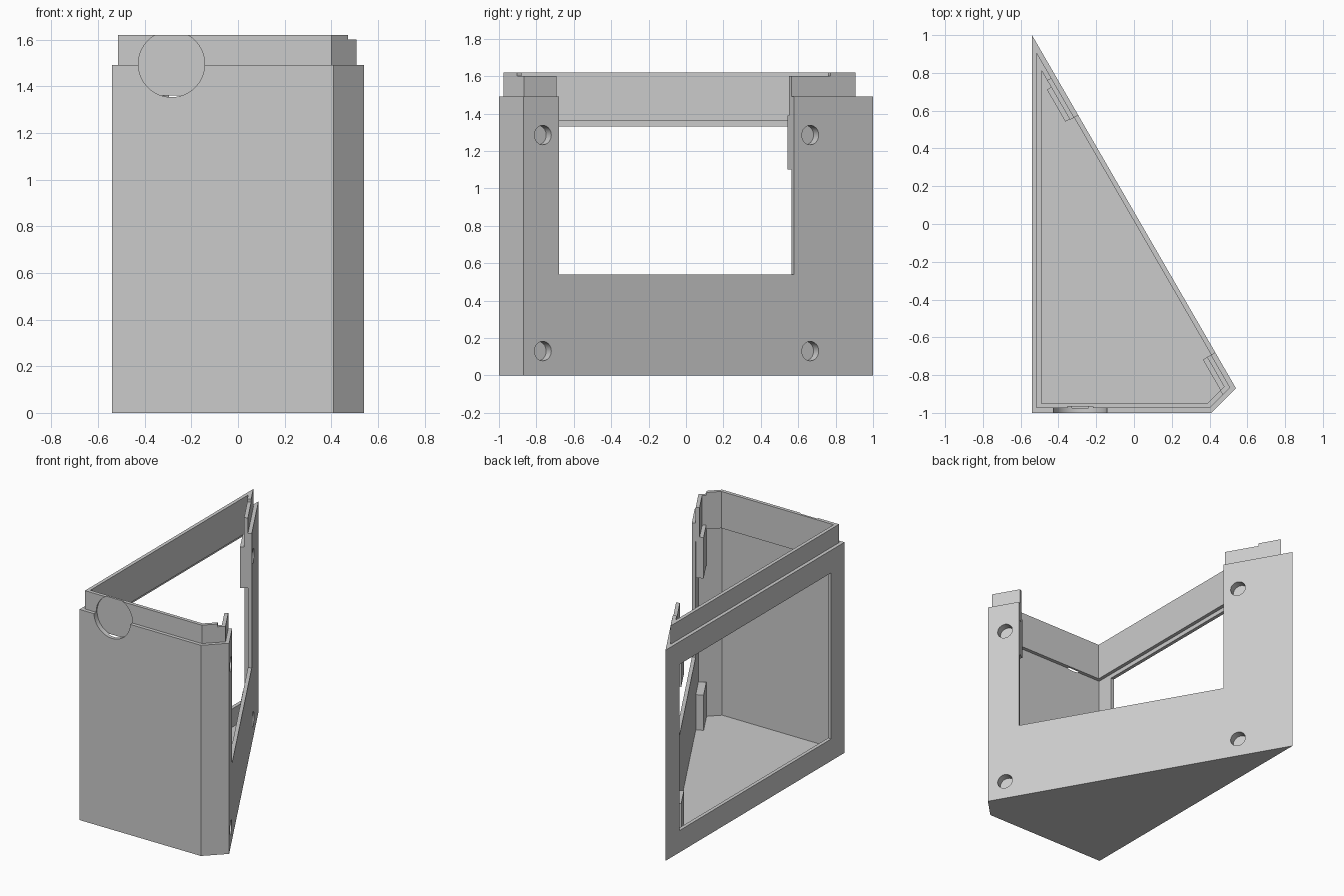
import bpy, bmesh, math
from mathutils import Vector, Matrix

if "Cube" in bpy.data.objects:
    bpy.data.objects.remove(bpy.data.objects["Cube"])

# footprint: right triangle with one clipped corner (counter-clockwise)
FOOT = [Vector(p) for p in [(-0.54, 1.0), (-0.54, -1.0), (0.41, -1.0), (0.54, -0.87)]]
WALL = 0.025

grey = bpy.data.materials.new("light_grey")
grey.diffuse_color = (0.6, 0.6, 0.6, 1)
grey.use_nodes = True
grey.node_tree.nodes["Principled BSDF"].inputs["Base Color"].default_value = grey.diffuse_color


def inset(d):
    """Footprint moved inward by d on every side."""
    out = []
    for i, p in enumerate(FOOT):
        a = (p - FOOT[i - 1]).normalized()
        b = (FOOT[(i + 1) % len(FOOT)] - p).normalized()
        na, nb = Vector((-a.y, a.x)), Vector((-b.y, b.x))
        out.append(p + (na + nb) * (d / (1 + na.dot(nb))))
    return out


def finish(name, bm):
    bmesh.ops.recalc_face_normals(bm, faces=bm.faces)
    me = bpy.data.meshes.new(name)
    bm.to_mesh(me)
    bm.free()
    ob = bpy.data.objects.new(name, me)
    bpy.context.collection.objects.link(ob)
    me.materials.append(grey)
    return ob


def prism(name, d, z0, z1):
    bm = bmesh.new()
    face = bm.faces.new([bm.verts.new((p.x, p.y, z0)) for p in inset(d)])
    ext = bmesh.ops.extrude_face_region(bm, geom=[face])
    bmesh.ops.translate(bm, vec=(0, 0, z1 - z0),
                        verts=[v for v in ext["geom"] if isinstance(v, bmesh.types.BMVert)])
    return finish(name, bm)


def box(name, lo, hi, frame=Matrix()):
    lo, hi = Vector(lo), Vector(hi)
    bm = bmesh.new()
    bmesh.ops.create_cube(bm, size=1, matrix=frame @ Matrix.Translation((lo + hi) / 2)
                          @ Matrix.Diagonal((*(hi - lo), 1)))
    return finish(name, bm)


def rod(name, centre, radius, length, frame=Matrix(), sides=32):
    """Cylinder along the y axis of the frame."""
    bm = bmesh.new()
    bmesh.ops.create_cone(bm, cap_ends=True, segments=sides, radius1=radius, radius2=radius,
                          depth=length, matrix=frame @ Matrix.Translation(centre)
                          @ Matrix.Rotation(math.pi / 2, 4, 'X'))
    return finish(name, bm)


def combine(ob, other, op):
    mod = ob.modifiers.new(op, 'BOOLEAN')
    mod.operation, mod.object, mod.solver = op, other, 'EXACT'
    bpy.context.view_layer.update()
    me = bpy.data.meshes.new_from_object(ob.evaluated_get(bpy.context.evaluated_depsgraph_get()))
    ob.modifiers.clear()
    ob.data = me
    bpy.data.objects.remove(other)


# frame of the slanted wall: x along the wall, y inward, z up
along = (FOOT[0] - FOOT[3]).normalized()
inward = Vector((-along.y, along.x))
slant = Matrix(((along.x, inward.x, 0, FOOT[3].x),
                (along.y, inward.y, 0, FOOT[3].y),
                (0, 0, 1, 0), (0, 0, 0, 1)))

# outer shell with a set-back lip, hollowed out; the lip ring is thicker than the lower walls
case = prism("case", 0, 0, 1.49)
combine(case, prism("lip", WALL, 1.40, 1.62), 'UNION')
combine(case, prism("lower_cavity", WALL, WALL, 1.36), 'DIFFERENCE')
combine(case, prism("upper_cavity", 2 * WALL, 1.30, 1.75), 'DIFFERENCE')

# window in the left wall and open-topped cutout in the slanted wall
combine(case, box("left_window", (-0.7, -0.852, 0.155), (-0.505, 0.845, 1.33)), 'DIFFERENCE')
combine(case, box("slanted_cutout", (0.22, -0.1, 0.54), (1.67, 0.12, 1.8), slant), 'DIFFERENCE')

# four blocks behind the slanted wall, each with a blind screw hole
for s in (0.121, 1.772):
    for z0, z1 in ((0.012, 0.275), (1.10, 1.39)):
        combine(case, box("screw_block", (s - 0.098, 0.012, z0), (s + 0.098, 0.076, z1), slant), 'UNION')
    for z in (0.13, 1.285):
        combine(case, rod("screw_hole", (s, 0, z), 0.052, 0.11, slant), 'DIFFERENCE')

# lip lowered along the slanted wall
combine(case, box("lip_step", (-0.2, -0.1, 1.60), (1.91, 0.076, 1.8), slant), 'DIFFERENCE')

# round shallow recess at the top of the front
combine(case, rod("front_recess", (-0.285, -1.065, 1.495), 0.142, 0.2, sides=64), 'DIFFERENCE')

bpy.context.view_layer.objects.active = case
case.select_set(True)
bpy.ops.object.shade_smooth_by_angle(angle=math.radians(25))
